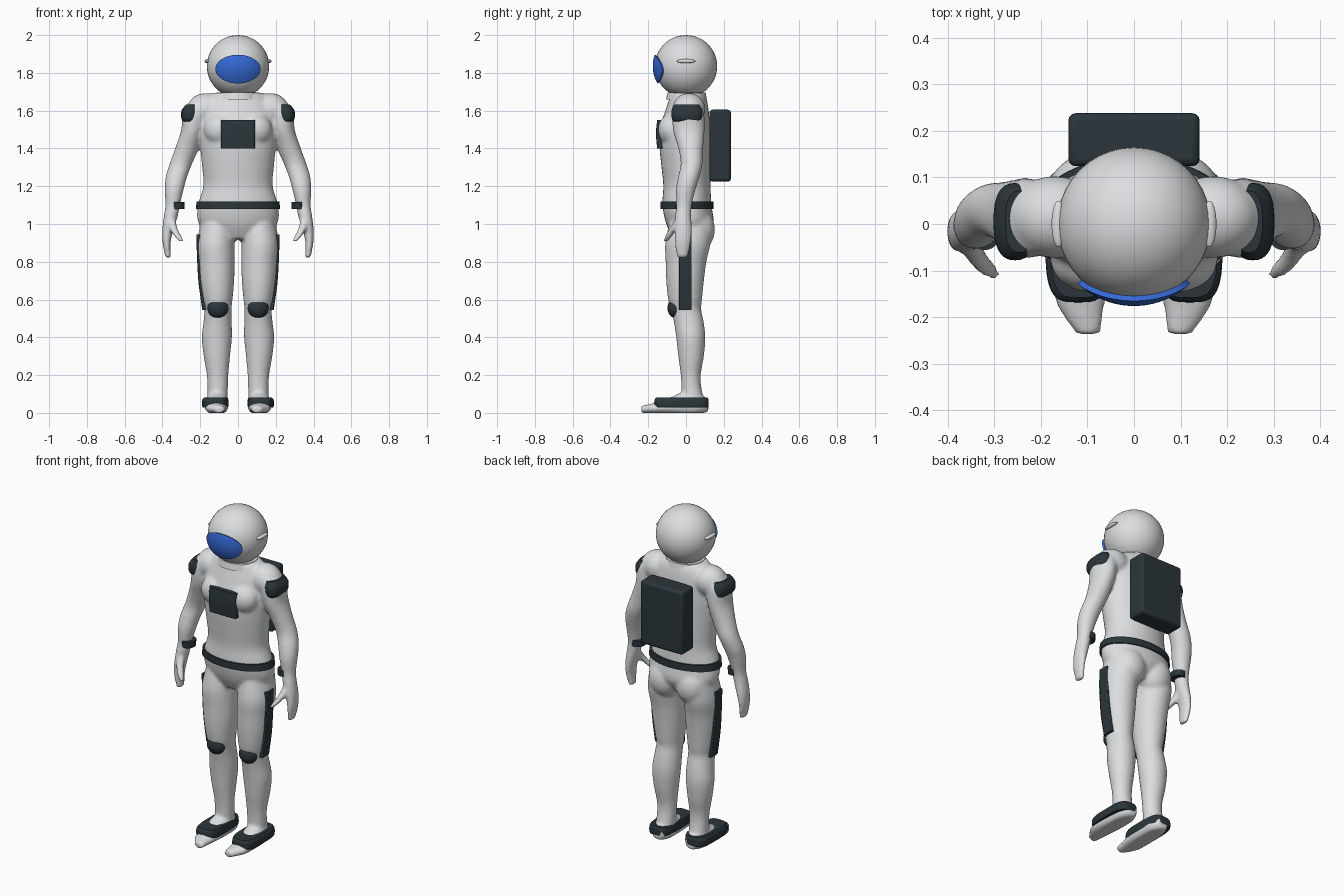
import bpy, bmesh, math
from mathutils import Vector, Matrix

old = bpy.data.objects.get("Cube")
if old:
    bpy.data.objects.remove(old, do_unlink=True)


def material(name, rgb):
    m = bpy.data.materials.new(name)
    m.use_nodes = True
    m.diffuse_color = (*rgb, 1)
    m.node_tree.nodes["Principled BSDF"].inputs["Base Color"].default_value = (*rgb, 1)
    return m


WHITE = material("suit white", (0.72, 0.73, 0.74))
DARK = material("dark slate", (0.024, 0.036, 0.043))
BLUE = material("visor blue", (0.035, 0.14, 0.66))


def finish(bm, name, mat, angle=40):
    bmesh.ops.recalc_face_normals(bm, faces=bm.faces[:])
    mesh = bpy.data.meshes.new(name)
    bm.to_mesh(mesh)
    bm.free()
    mesh.materials.append(mat)
    ob = bpy.data.objects.new(name, mesh)
    bpy.context.collection.objects.link(ob)
    bpy.ops.object.select_all(action="DESELECT")
    ob.select_set(True)
    bpy.context.view_layer.objects.active = ob
    bpy.ops.object.shade_smooth_by_angle(angle=math.radians(angle))
    return ob


def spline(rings, steps):
    # Catmull-Rom interpolation between cross-sections
    rings = [Vector(r) for r in rings]
    out = []
    for i in range(len(rings) - 1):
        a, b, c = rings[max(i - 1, 0)], rings[i], rings[i + 1]
        d = rings[min(i + 2, len(rings) - 1)]
        for k in range(steps):
            t = k / steps
            out.append(b + (c - a) * (t / 2) + (a * 2 - b * 5 + c * 4 - d) * (t * t / 2)
                       + (b * 3 - a - c * 3 + d) * (t ** 3 / 2))
    return out + [rings[-1]]


def loft(bm, rings, side=1, axis="z", power=2, steps=4, n=32):
    # each ring: centre x, y, z and two radii, lying across the given axis
    loops = []
    for x, y, z, r1, r2 in spline(rings, steps):
        loop = []
        for k in range(n):
            a = math.tau * k / n
            c, s = (math.copysign(abs(f) ** (2 / power), f) for f in (math.cos(a), math.sin(a)))
            if axis == "z":
                p = (side * (x + r1 * c), y + r2 * s, z)
            else:
                p = (side * (x + r1 * c), y, max(z + r2 * s, 0))
            loop.append(bm.verts.new(p))
        loops.append(loop)
    for lo, hi in zip(loops, loops[1:]):
        for k in range(n):
            bm.faces.new((lo[k], lo[k - 1], hi[k - 1], hi[k]))
    bm.faces.new(loops[0])
    bm.faces.new(loops[-1][::-1])


def blob(bm, centre, radii, side=1):
    mat = Matrix.Translation((side * centre[0], *centre[1:])) @ Matrix.Diagonal((*radii, 1))
    bmesh.ops.create_uvsphere(bm, u_segments=40, v_segments=24, radius=1, matrix=mat)


def loft_part(name, mat, rings, side=1, **kw):
    bm = bmesh.new()
    loft(bm, rings, side, **kw)
    return finish(bm, name, mat)


def blob_part(name, mat, centre, radii, side=1):
    bm = bmesh.new()
    blob(bm, centre, radii, side)
    return finish(bm, name, mat)


def bevel(ob, width):
    mod = ob.modifiers.new("rounded edges", "BEVEL")
    mod.width, mod.segments = width, 3


torso = [(0, .015, .92, .12, .08), (0, .02, 1.0, .208, .125), (0, .005, 1.1, .212, .13),
         (0, .005, 1.2, .184, .125), (0, 0, 1.3, .19, .13), (0, -.005, 1.4, .2, .135),
         (0, -.005, 1.5, .205, .135), (0, .005, 1.6, .2, .115), (0, .01, 1.66, .17, .1),
         (0, .005, 1.695, .13, .09)]
leg = [(.11, .025, 1.02, .085, .11), (.118, .01, .9, .099, .12), (.114, 0, .8, .096, .108),
       (.111, -.005, .7, .091, .1), (.108, -.005, .6, .079, .09), (.106, 0, .55, .072, .08),
       (.108, .015, .48, .075, .079), (.112, .025, .4, .08, .077), (.112, .027, .3, .07, .068),
       (.108, .025, .2, .057, .053), (.108, .03, .12, .054, .054), (.11, .04, .04, .055, .065)]
foot = [(.11, .118, .04, .035, .035), (.11, .07, .04, .056, .055), (.112, 0, .045, .061, .07),
        (.115, -.1, .032, .062, .042), (.115, -.17, .024, .053, .028), (.098, -.237, .018, .026, .02)]
arm = [(.2, .01, 1.64, .06, .07), (.225, .012, 1.59, .07, .084), (.238, .015, 1.5, .062, .084),
       (.27, .025, 1.4, .063, .066), (.302, .03, 1.32, .06, .058), (.326, .015, 1.25, .057, .057),
       (.338, -.002, 1.18, .05, .052), (.346, -.01, 1.1, .039, .041), (.356, -.015, 1.04, .037, .043),
       (.371, -.015, .97, .03, .046), (.378, -.017, .9, .021, .043), (.369, -.02, .82, .015, .03)]
thumb = [(.352, -.03, 1.03, .022, .024), (.34, -.065, .975, .021, .024),
         (.318, -.093, .935, .02, .02), (.299, -.107, .907, .013, .013)]

# Suit: overlapping body masses fused into one smooth skin
bm = bmesh.new()
loft(bm, torso)
for s in (1, -1):
    loft(bm, leg, s)
    loft(bm, foot, s, axis="y")
    loft(bm, arm, s)
    loft(bm, thumb, s)
    blob(bm, (.17, .015, 1.605), (.1, .088, .088), s)
    blob(bm, (.09, -.075, 1.5), (.09, .072, .085), s)
    blob(bm, (.09, .065, .97), (.095, .088, .11), s)
suit = finish(bm, "suit_body", WHITE)
skin = suit.modifiers.new("fuse", "REMESH")
skin.mode, skin.voxel_size, skin.use_smooth_shade = "VOXEL", .009, True
soft = suit.modifiers.new("soften", "SMOOTH")
soft.factor, soft.iterations = .5, 8

# Helmet with collar and side ridges
HEAD = Vector((0, 0, 1.835))
blob_part("helmet", WHITE, HEAD, (.165, .165, .165))
loft_part("collar", WHITE, [(0, .003, 1.66, .118, .108), (0, .003, 1.697, .11, .1)], steps=1, n=48)

# Visor: elliptical patch on a slightly larger sphere
bm = bmesh.new()
previous = None
for i in range(1, 11):
    ring = []
    for k in range(48):
        a = math.tau * k / 48
        x, z = .12 * i / 10 * math.cos(a), .076 * i / 10 * math.sin(a) - .015
        ring.append(bm.verts.new(HEAD + Vector((x, -math.sqrt(.176 ** 2 - x * x - z * z), z))))
    if previous:
        for k in range(48):
            bm.faces.new((previous[k - 1], previous[k], ring[k], ring[k - 1]))
    else:
        bm.faces.new(ring)
    previous = ring
edge = [bm.verts.new(HEAD + (v.co - HEAD) * .92) for v in previous]
for k in range(48):
    bm.faces.new((previous[k - 1], previous[k], edge[k], edge[k - 1]))
finish(bm, "visor", BLUE)

# Belt and chest panel
loft_part("belt", DARK, [(0, .005, 1.08, .223, .14), (0, .005, 1.12, .219, .14)], steps=1, n=64)
chest = loft_part("chest_panel", DARK, [(0, -.11, 1.4, .09, .043), (0, -.112, 1.48, .09, .047),
                                        (0, -.11, 1.55, .09, .043)], power=9, n=64)

# Backpack
bm = bmesh.new()
bmesh.ops.create_cube(bm, size=1, matrix=Matrix.Translation((0, .181, 1.415))
                      @ Matrix.Diagonal((.282, .114, .38, 1)))
bevel(finish(bm, "backpack", DARK), .016)

# Paired equipment
for s, side in ((1, "left"), (-1, "right")):
    blob_part(side + "_helmet_ridge", WHITE, (.162, 0, 1.862), (.015, .05, .011), s)
    pad = loft_part(side + "_shoulder_pad", DARK, [(.252, .005, 1.542, .037, .07), (.256, .005, 1.56, .044, .08),
                    (.254, .005, 1.6, .045, .082), (.246, .005, 1.632, .03, .066)], s, power=2.5)
    loft_part(side + "_wrist_band", DARK, [(.32, -.01, 1.08, .037, .044), (.32, -.01, 1.116, .037, .046)],
              s, steps=1)
    blob_part(side + "_knee_pad", DARK, (.107, -.053, .556), (.056, .045, .055), s)
    loft_part(side + "_thigh_panel", DARK, [(.204, -.003, .945, .017, .033), (.2, -.003, .8, .016, .033),
              (.192, -.003, .68, .016, .033), (.173, -.003, .545, .016, .033)], s, power=8)
    loft_part(side + "_shoe_band", DARK, [(.12, -.024, .028, .066, .141), (.12, -.024, .04, .07, .144),
              (.12, -.024, .068, .069, .143), (.117, -.022, .082, .062, .136)], s, power=3.6, n=48)
